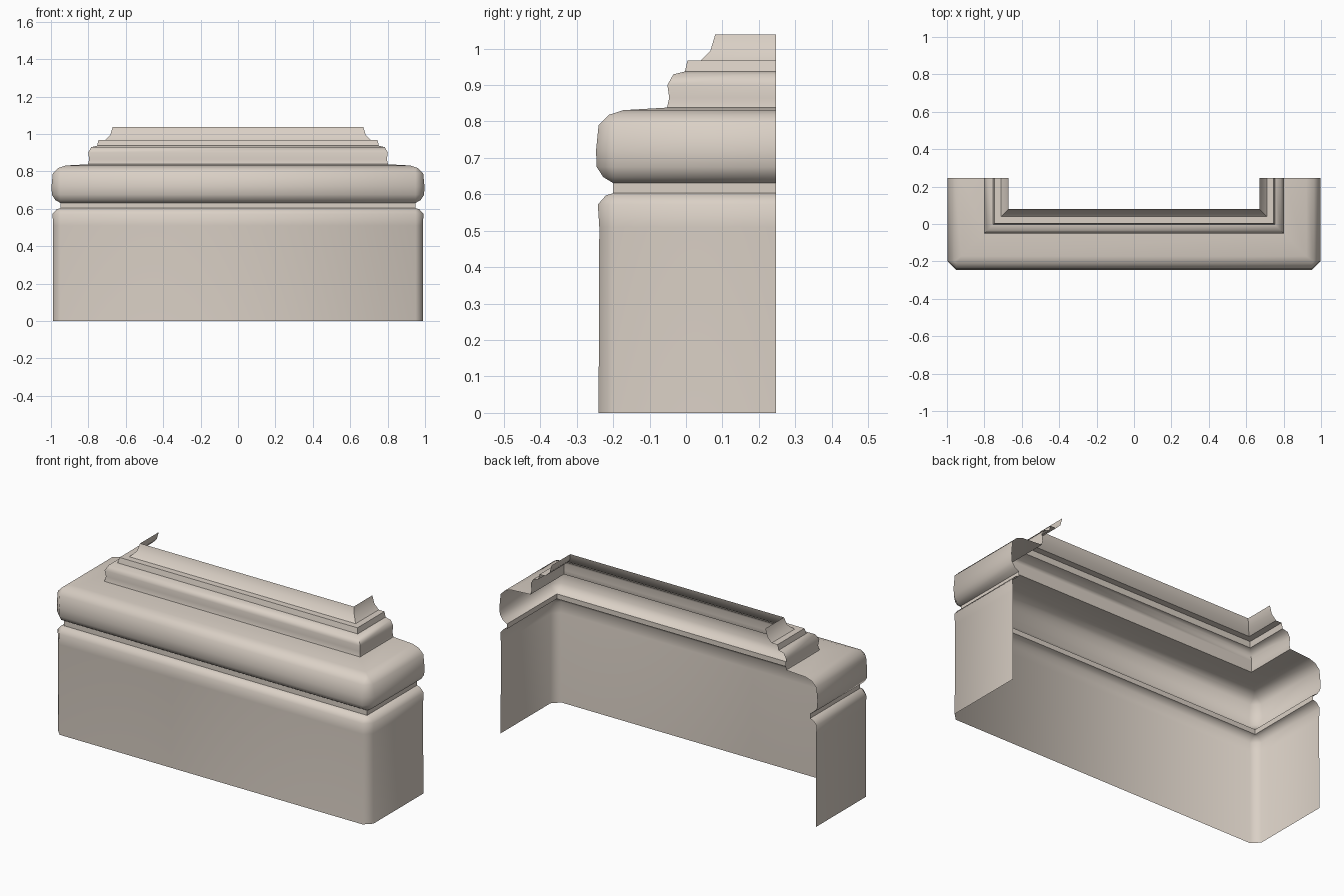
import bpy, bmesh, math

if "Cube" in bpy.data.objects:
    bpy.data.objects.remove(bpy.data.objects["Cube"])

BACK = 0.247      # open rear end of the side returns
CORNER = -0.2     # mouldings further out than this get a chamfered corner

stone = bpy.data.materials.new("warm beige stone")
stone.diffuse_color = (0.70, 0.63, 0.56, 1)
stone.use_nodes = True
stone.node_tree.nodes["Principled BSDF"].inputs["Base Color"].default_value = stone.diffuse_color


def path(y):
    """U-shaped plan line whose front run lies at the given y."""
    x = 0.75 - y
    half = [(x, BACK), (x, max(y, CORNER)), (min(x, 0.75 - CORNER), y)]
    return half + [(-px, py) for px, py in reversed(half)]


def moulding(name, profile):
    """Sweep an open (y, z) profile, listed from bottom to top, round the plan."""
    bm = bmesh.new()
    rows = [[bm.verts.new((px, py, z)) for px, py in path(y)] for y, z in profile]
    for lo, hi in zip(rows, rows[1:]):
        for i in range(len(lo) - 1):
            bm.faces.new((lo[i + 1], lo[i], hi[i], hi[i + 1]))
    bmesh.ops.remove_doubles(bm, verts=bm.verts, dist=1e-4)
    me = bpy.data.meshes.new(name)
    bm.to_mesh(me)
    bm.free()
    me.materials.append(stone)
    ob = bpy.data.objects.new(name, me)
    bpy.context.collection.objects.link(ob)
    bpy.ops.object.select_all(action='DESELECT')
    ob.select_set(True)
    bpy.context.view_layer.objects.active = ob
    bpy.ops.object.shade_smooth_by_angle(angle=math.radians(50))


# tall block with a softened top edge
moulding("plinth", [(-0.24, 0), (-0.238, 0.51), (-0.242, 0.572),
                    (-0.22, 0.597), (-0.2, 0.603)])
# recessed band
moulding("neck", [(-0.2, 0.603), (-0.2, 0.631)])
# large rounded roll with its nearly flat top
moulding("torus", [(-0.2, 0.631), (-0.227, 0.647), (-0.245, 0.675), (-0.247, 0.72),
                   (-0.24, 0.79), (-0.212, 0.818), (-0.172, 0.831), (-0.052, 0.838)])
# small wavy moulding
moulding("lower_cap", [(-0.052, 0.838), (-0.046, 0.865), (-0.051, 0.9),
                       (-0.035, 0.929), (-0.003, 0.937)])
# narrow fillet
moulding("fillet", [(-0.003, 0.937), (0.004, 0.967), (0.04, 0.967)])
# hollow top moulding
moulding("upper_cap", [(0.04, 0.967), (0.067, 0.994), (0.08, 1.038)])
